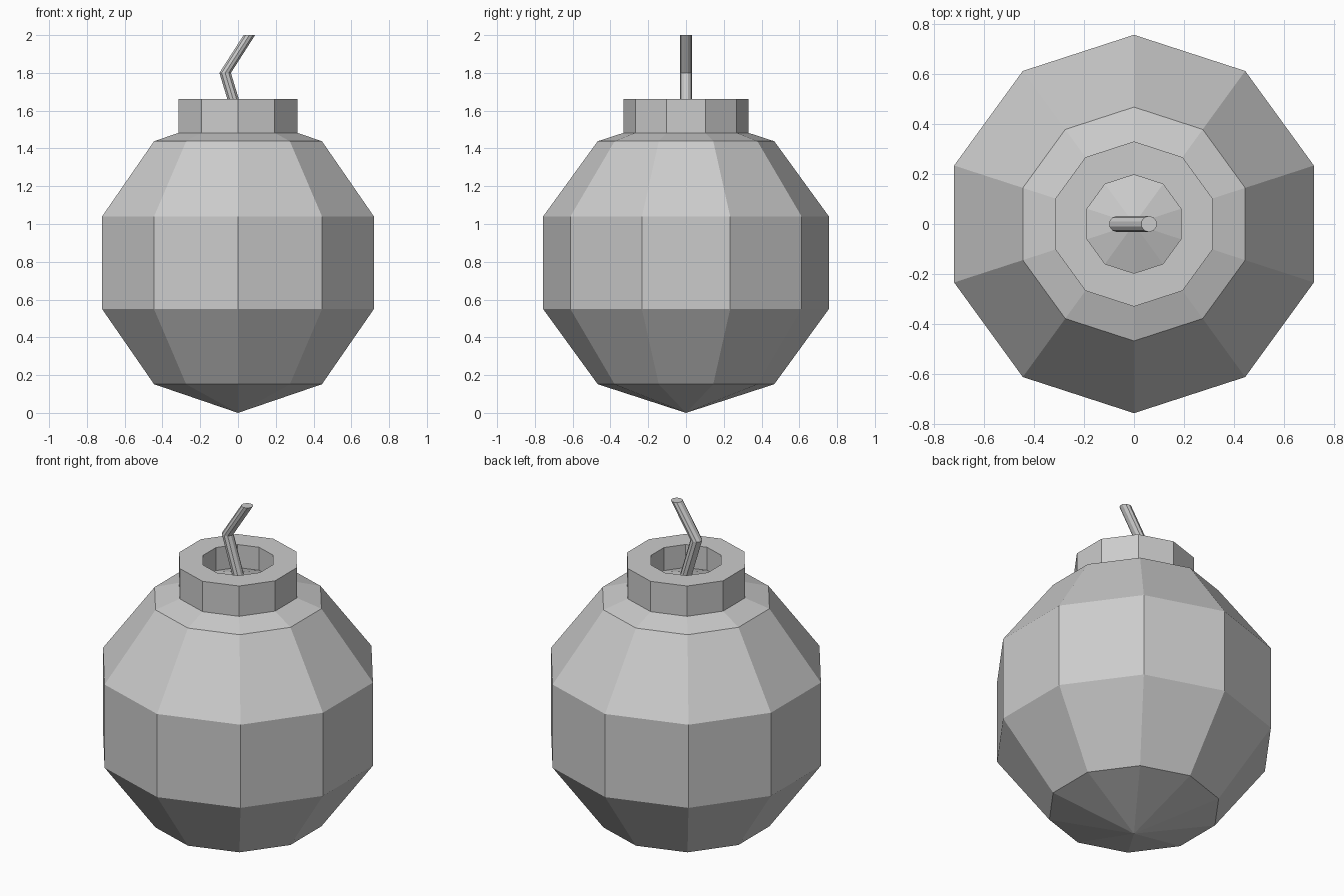
import bpy, bmesh, math

if "Cube" in bpy.data.objects:
    bpy.data.objects.remove(bpy.data.objects["Cube"])

SIDES = 10
R = 0.795  # body radius


def ring(bm, r, z, x=0.0):
    """Horizontal ten-sided ring with a vertex pointing along +y and -y."""
    return [bm.verts.new((x + r * math.cos(math.pi / 2 + 2 * math.pi * i / SIDES),
                          r * math.sin(math.pi / 2 + 2 * math.pi * i / SIDES), z))
            for i in range(SIDES)]


def bridge(bm, a, b):
    for i in range(SIDES):
        j = (i + 1) % SIDES
        bm.faces.new((a[i], a[j], b[j], b[i]))


def fan(bm, loop, z):
    tip = bm.verts.new((0, 0, z))
    for i in range(SIDES):
        bm.faces.new((loop[i], loop[(i + 1) % SIDES], tip))


def finish(bm, name):
    bmesh.ops.recalc_face_normals(bm, faces=bm.faces)
    mesh = bpy.data.meshes.new(name)
    bm.to_mesh(mesh)
    bm.free()
    bpy.context.collection.objects.link(bpy.data.objects.new(name, mesh))


def dome_z(r):
    """Height of the body's top cone at radius r."""
    r1, z1 = R * math.sin(math.radians(36)), R + R * math.cos(math.radians(36))
    return z1 + (2 * R - z1) * (r1 - r) / r1


# Body with raised collar around the fuse hole, one continuous surface
bm = bmesh.new()
profile = [(R * math.sin(math.radians(a)), R - R * math.cos(math.radians(a)))
           for a in (36, 72, 108, 144)]
outer, inner, top = 0.33, 0.197, 1.662
profile += [(outer, dome_z(outer)), (outer, top), (inner, top), (inner, dome_z(inner))]
rings = [ring(bm, r, z) for r, z in profile]
for a, b in zip(rings, rings[1:]):
    bridge(bm, a, b)
fan(bm, rings[0], 0)
fan(bm, rings[-1], 2 * R)
finish(bm, "body")

# Bent fuse with level cross-sections
bm = bmesh.new()
rings = [ring(bm, 0.032, z, x) for x, z in ((0, 1.575), (-0.068, 1.8), (0.06, 2.0))]
for a, b in zip(rings, rings[1:]):
    bridge(bm, a, b)
bm.faces.new(rings[0])
bm.faces.new(rings[-1])
finish(bm, "fuse")
